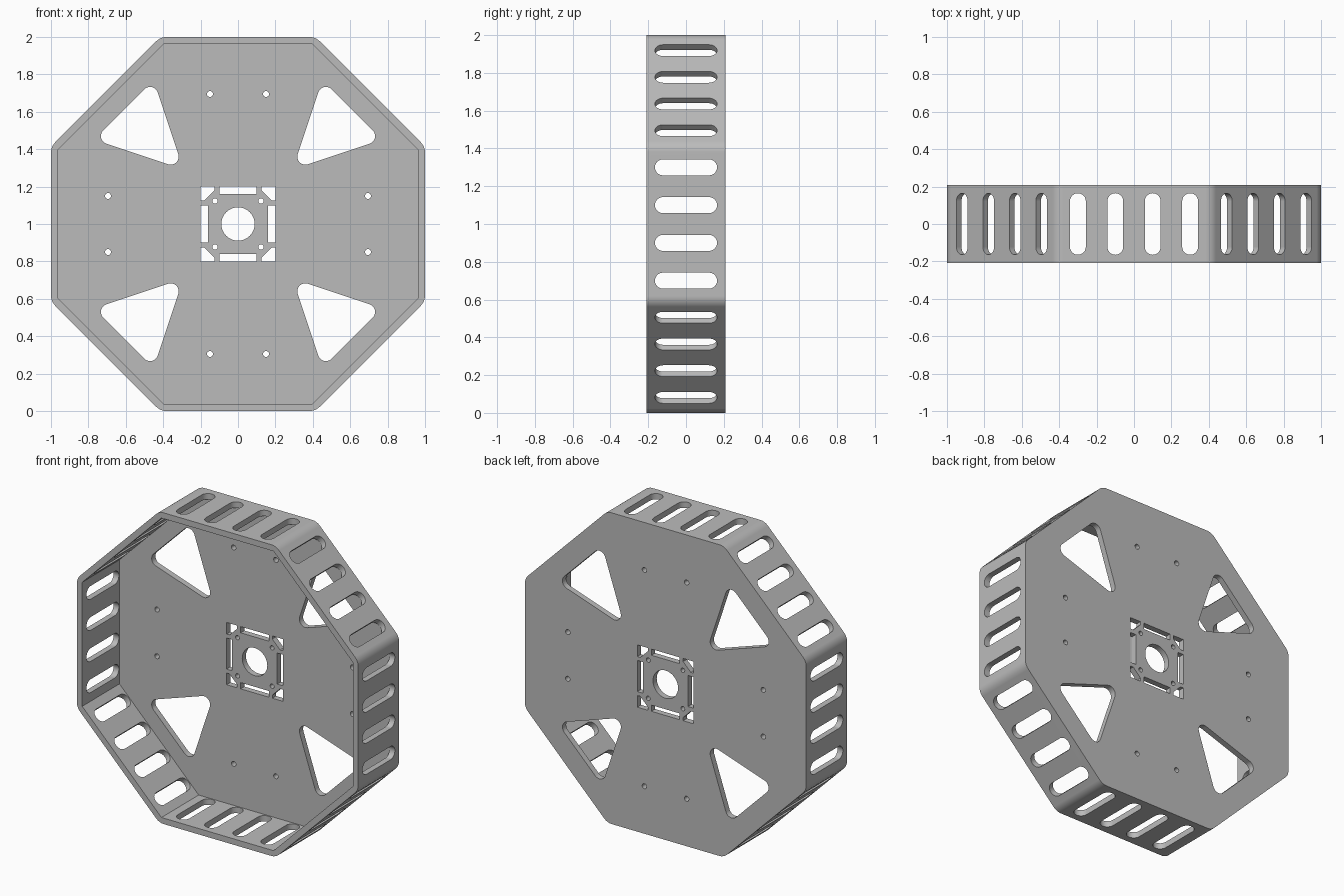
import bpy
import bmesh
from math import sin, cos, tan, pi, atan2, tau
from mathutils import Matrix, Vector

DEPTH = 0.208      # half depth of the tray
WALL = 0.038       # wall and plate thickness
CORNER = 0.08      # outer corner radius

if "Cube" in bpy.data.objects:
    bpy.data.objects.remove(bpy.data.objects["Cube"], do_unlink=True)


def rounded(centres, r, steps=8):
    """Counter-clockwise outline wrapped around circles at the given centres."""
    pts = []
    n = len(centres)
    for i, (x, y) in enumerate(centres):
        px, py = centres[i - 1]
        nx, ny = centres[(i + 1) % n]
        start = atan2(y - py, x - px) - pi / 2
        sweep = (atan2(ny - y, nx - x) - pi / 2 - start) % tau
        for k in range(steps + 1):
            a = start + sweep * k / steps
            pts.append((x + r * cos(a), y + r * sin(a)))
    return pts


def circle(x, y, r, n=24):
    return [(x + r * cos(tau * k / n), y + r * sin(tau * k / n)) for k in range(n)]


def octagon(apothem):
    r = apothem / cos(pi / 8)
    return [(r * cos(pi / 8 + k * pi / 4), r * sin(pi / 8 + k * pi / 4)) for k in range(8)]


def box(x0, x1, y0, y1):
    return [(x0, y0), (x1, y0), (x1, y1), (x0, y1)]


def prism(bm, outline, lo, hi, matrix):
    """Closed prism over a flat outline, from lo to hi along the local z axis."""
    ends = [[bm.verts.new(matrix @ Vector((u, v, w))) for u, v in outline] for w in (lo, hi)]
    for ring in ends:
        bm.faces.new(ring)
    n = len(outline)
    for i in range(n):
        j = (i + 1) % n
        bm.faces.new((ends[0][i], ends[0][j], ends[1][j], ends[1][i]))


def finish(bm, name):
    bmesh.ops.recalc_face_normals(bm, faces=bm.faces)
    mesh = bpy.data.meshes.new(name)
    bm.to_mesh(mesh)
    bm.free()
    obj = bpy.data.objects.new(name, mesh)
    bpy.context.collection.objects.link(obj)
    return obj


def cut(obj, cutter):
    cutter.hide_render = True
    mod = obj.modifiers.new("cut", 'BOOLEAN')
    mod.operation = 'DIFFERENCE'
    mod.solver = 'EXACT'
    mod.object = cutter
    bpy.context.view_layer.objects.active = obj
    bpy.ops.object.modifier_apply(modifier=mod.name)
    bpy.data.objects.remove(cutter, do_unlink=True)


# Outline plane stands upright: u -> x, v -> z, extrusion -> y
centre = Matrix.Translation((0, 0, 1))
upright = centre @ Matrix(((1, 0, 0, 0), (0, 0, 1, 0), (0, 1, 0, 0), (0, 0, 0, 1)))

# Octagonal body with softened outer corners
bm = bmesh.new()
prism(bm, rounded(octagon(1 - CORNER), CORNER), -DEPTH, DEPTH, upright)
tray = finish(bm, "octagonal_tray")

# Pocket open to the front, leaving the back plate
bm = bmesh.new()
prism(bm, octagon(1 - WALL), -DEPTH - 0.1, DEPTH - WALL, upright)
cut(tray, finish(bm, "pocket_cutter"))

# Openings of one quarter of the back plate, repeated four times
quarter = [
    rounded([(0.36, 0.36), (0.69, 0.47), (0.47, 0.69)], 0.043),      # triangular window
    circle(0.15, 0.695, 0.016), circle(-0.15, 0.695, 0.016),         # outer screw holes
    circle(0.123, 0.123, 0.014),                                     # hub screw hole
    box(-0.1, 0.1, 0.16, 0.2),                                       # hub slot
    [(0.2, 0.2), (0.125, 0.2), (0.125, 0.18), (0.18, 0.125), (0.2, 0.125)],  # hub corner
]
bm = bmesh.new()
prism(bm, circle(0, 0, 0.089, 48), 0.1, 0.3, upright)
for k in range(4):
    turn = upright @ Matrix.Rotation(k * pi / 2, 4, 'Z')
    for outline in quarter:
        prism(bm, outline, 0.1, 0.3, turn)

# Four rounded slots through each of the eight walls
for k in range(8):
    turn = centre @ Matrix.Rotation(k * pi / 4, 4, 'Y')
    for x in (-0.3, -0.1, 0.1, 0.3):
        slot = rounded([(x, -0.122), (x, 0.122)], 0.0425, 12)
        prism(bm, slot, 0.93, 1.06, turn)
cut(tray, finish(bm, "opening_cutter"))

# Single grey finish
grey = bpy.data.materials.new("plain grey")
grey.use_nodes = True
colour = (0.5, 0.5, 0.5, 1)
grey.diffuse_color = colour
grey.node_tree.nodes["Principled BSDF"].inputs["Base Color"].default_value = colour
tray.data.materials.clear()
tray.data.materials.append(grey)

# Smooth corners and hole walls, crisp edges
bpy.ops.object.select_all(action='DESELECT')
tray.select_set(True)
bpy.context.view_layer.objects.active = tray
bpy.ops.object.shade_smooth_by_angle(angle=pi / 6)
weighted = tray.modifiers.new("even_normals", 'WEIGHTED_NORMAL')
weighted.keep_sharp = True
